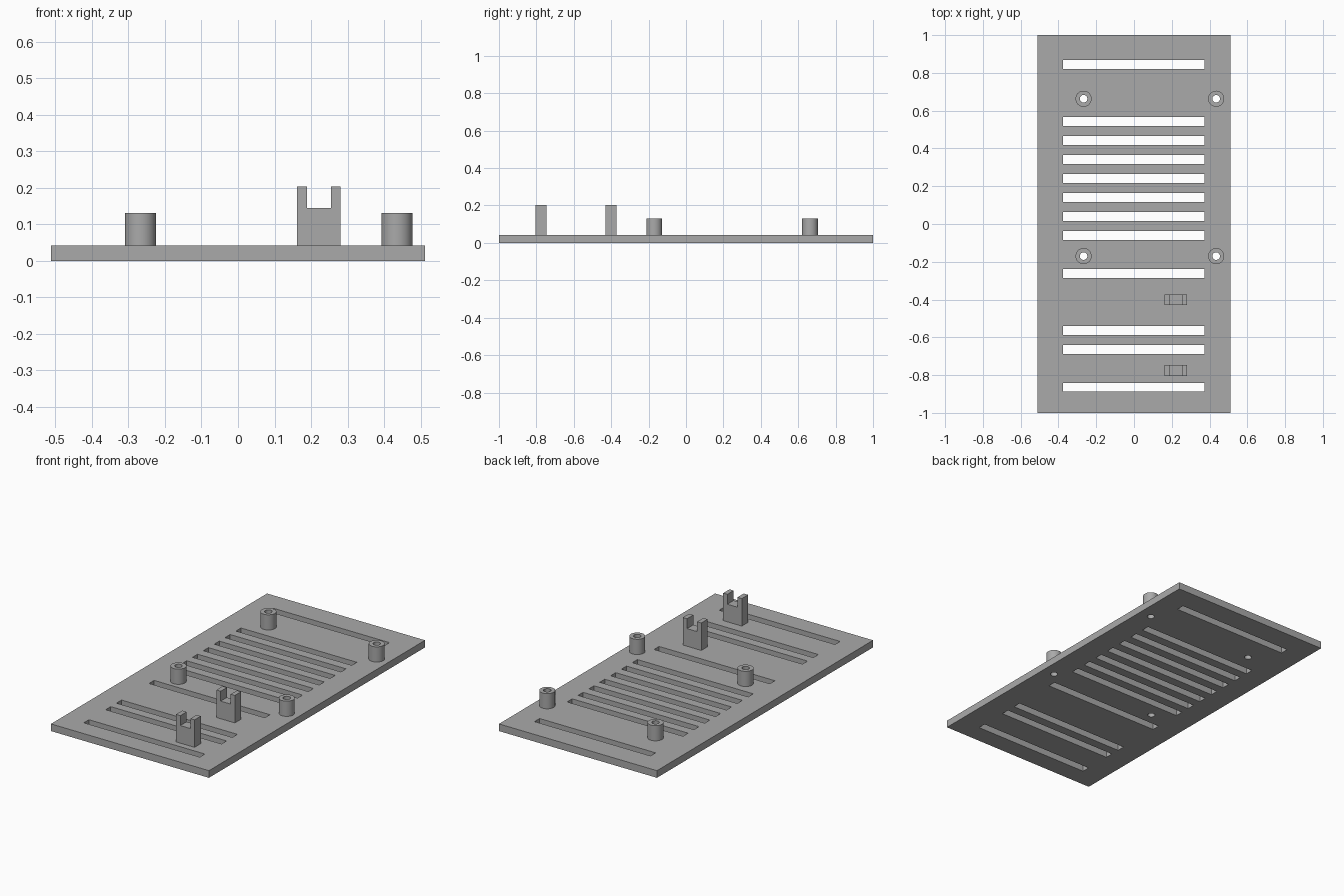
import bpy, bmesh
from mathutils import Matrix, Vector
from math import sin, cos, tau

if "Cube" in bpy.data.objects:
    bpy.data.objects.remove(bpy.data.objects["Cube"], do_unlink=True)

THICK = 0.042
POST_SPOTS = [(x, y) for x in (-0.267, 0.435) for y in (0.663, -0.17)]
POST_TOP, POST_R, HOLE_R, SIDES = 0.131, 0.0425, 0.02, 48

grey = bpy.data.materials.new("mid_grey")
grey.use_nodes = True
grey.diffuse_color = (0.4, 0.4, 0.4, 1)
grey.node_tree.nodes["Principled BSDF"].inputs["Base Color"].default_value = (0.4, 0.4, 0.4, 1)


def finish(name, bm):
    bmesh.ops.recalc_face_normals(bm, faces=bm.faces)
    mesh = bpy.data.meshes.new(name)
    bm.to_mesh(mesh)
    bm.free()
    mesh.materials.append(grey)
    obj = bpy.data.objects.new(name, mesh)
    bpy.context.collection.objects.link(obj)
    return obj


def add_box(bm, low, high):
    low, high = Vector(low), Vector(high)
    place = Matrix.Translation((low + high) / 2) @ Matrix.Diagonal((*(high - low), 1))
    bmesh.ops.create_cube(bm, size=1, matrix=place)


def activate(obj):
    bpy.ops.object.select_all(action="DESELECT")
    obj.select_set(True)
    bpy.context.view_layer.objects.active = obj


# Base plate
bm = bmesh.new()
add_box(bm, (-0.512, -1, 0), (0.512, 1, THICK))
plate = finish("base_plate", bm)

# Vent slots on a regular pitch, skipping rows, plus the screw holes
bm = bmesh.new()
for row in (0, *range(3, 10), 11, 14, 15, 17):
    y = 0.844 - 0.1005 * row
    add_box(bm, (-0.377, y - 0.0235, -0.1), (0.374, y + 0.0235, 0.1))
for x, y in POST_SPOTS:
    bmesh.ops.create_cone(bm, cap_ends=True, segments=SIDES, radius1=HOLE_R, radius2=HOLE_R,
                          depth=0.2, matrix=Matrix.Translation((x, y, 0)))
cutter = finish("slot_cutter", bm)
cutter.hide_render = True
cut = plate.modifiers.new("slots", "BOOLEAN")
cut.operation = "DIFFERENCE"
cut.solver = "EXACT"
cut.object = cutter
activate(plate)
bpy.ops.object.modifier_apply(modifier=cut.name)
bpy.data.objects.remove(cutter, do_unlink=True)
bpy.ops.object.shade_smooth_by_angle()

# Hollow screw posts, swept from a rectangular wall section
section = [(HOLE_R, THICK), (POST_R, THICK), (POST_R, POST_TOP), (HOLE_R, POST_TOP)]
for i, (px, py) in enumerate(POST_SPOTS, 1):
    bm = bmesh.new()
    rings = [[bm.verts.new((px + r * cos(tau * k / SIDES), py + r * sin(tau * k / SIDES), z))
              for k in range(SIDES)] for r, z in section]
    for a, b in zip(rings, rings[1:] + rings[:1]):
        for k in range(SIDES):
            n = (k + 1) % SIDES
            bm.faces.new((a[k], a[n], b[n], b[k]))
    post = finish(f"screw_post_{i}", bm)
    activate(post)
    bpy.ops.object.shade_smooth_by_angle()

# Notched holders, extruded from a U-shaped profile
left, right, notch_l, notch_r, top, floor = 0.161, 0.281, 0.189, 0.254, 0.203, 0.145
profile = [(left, THICK), (right, THICK), (right, top), (notch_r, top),
           (notch_r, floor), (notch_l, floor), (notch_l, top), (left, top)]
for name, y in (("front_holder", -0.775), ("rear_holder", -0.401)):
    bm = bmesh.new()
    face = bm.faces.new([bm.verts.new((x, y - 0.029, z)) for x, z in profile])
    grown = bmesh.ops.extrude_face_region(bm, geom=[face])["geom"]
    bmesh.ops.translate(bm, vec=(0, 0.058, 0),
                        verts=[v for v in grown if isinstance(v, bmesh.types.BMVert)])
    finish(name, bm)
